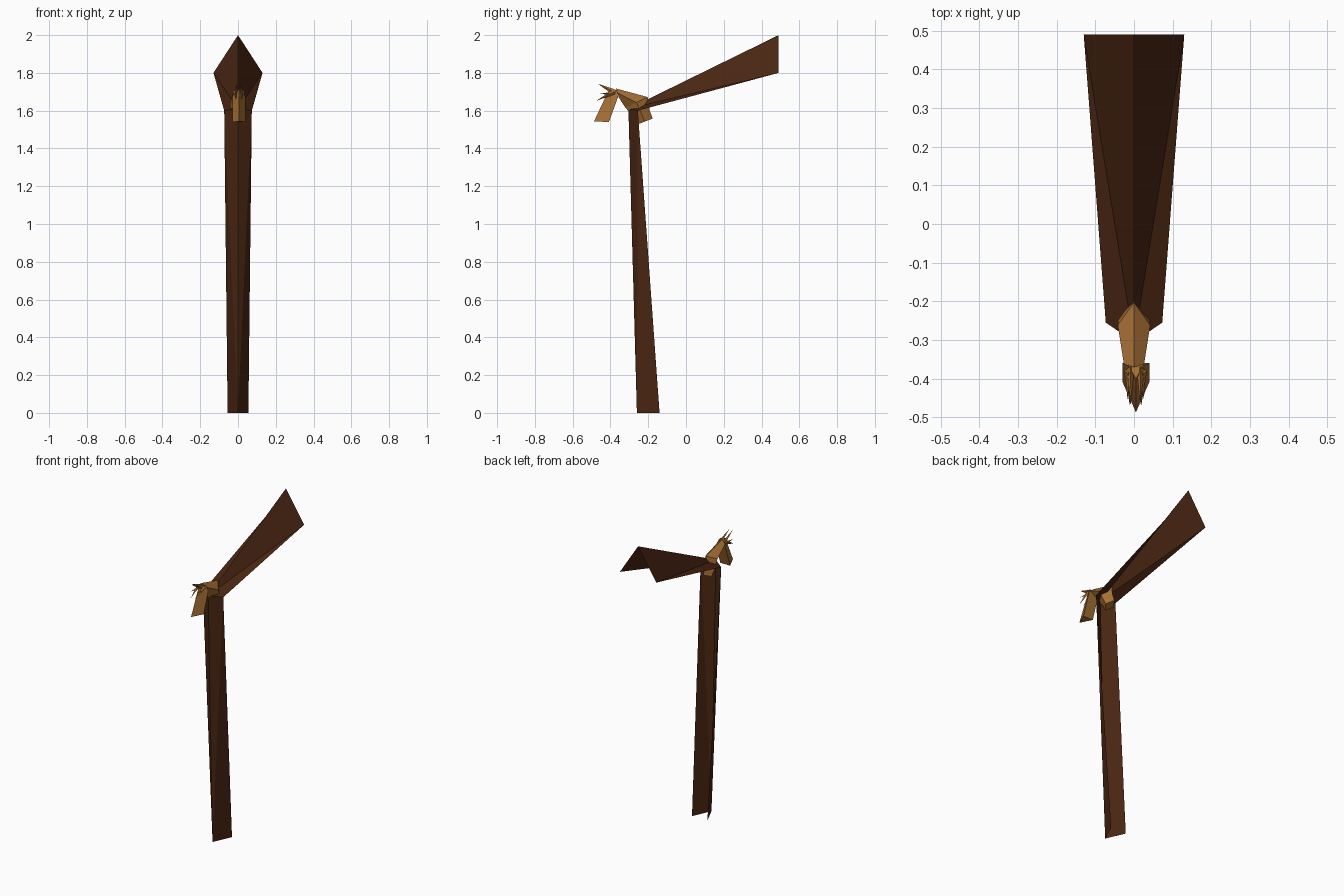
import bpy, bmesh
from mathutils import Vector

if "Cube" in bpy.data.objects:
    bpy.data.objects.remove(bpy.data.objects["Cube"])


def material(name, rgb):
    m = bpy.data.materials.new(name)
    m.diffuse_color = (*rgb, 1)
    m.use_nodes = True
    m.node_tree.nodes["Principled BSDF"].inputs["Base Color"].default_value = m.diffuse_color
    return m


dark = material("dark brown", (0.068, 0.019, 0.006))
tan = material("tan", (0.39, 0.165, 0.036))


def make(name, verts, faces, mat, fix=True):
    me = bpy.data.meshes.new(name)
    me.from_pydata([tuple(v) for v in verts], [], faces)
    if fix:
        bm = bmesh.new()
        bm.from_mesh(me)
        bmesh.ops.recalc_face_normals(bm, faces=bm.faces)
        bm.to_mesh(me)
        bm.free()
    me.materials.append(mat)
    ob = bpy.data.objects.new(name, me)
    bpy.context.collection.objects.link(ob)
    return ob


def loft(name, sections, mat):
    """Skin a list of equal-sized rings and cap both ends."""
    n = len(sections[0])
    verts = [v for s in sections for v in s]
    faces = [tuple(range(n)), tuple(range(len(verts) - n, len(verts)))]
    for k in range(len(sections) - 1):
        for i in range(n):
            j = (i + 1) % n
            faces.append((k * n + i, k * n + j, (k + 1) * n + j, (k + 1) * n + i))
    return make(name, verts, faces, mat)


def spike(name, base, tip, w, h):
    """Thin four-sided pyramid from base to tip."""
    b, t = Vector(base), Vector(tip)
    side = Vector((w, 0, 0))
    up = (t - b).cross(side).normalized() * h
    verts = [b + side, b + up, b - side, b - up, t]
    make(name, verts, [(0, 1, 2, 3)] + [(i, (i + 1) % 4, 4) for i in range(4)], tan)


# Folded sheet: a ridge line with an edge on each side, open behind and below
ridge = [(0, -0.26, 0), (0, -0.305, 1.61), (0, 0.49, 2.0)]
edge = [(0.055, -0.14, 0), (0.073, -0.255, 1.6), (0.13, 0.49, 1.8)]


def folded(name, a, b):
    mirror = lambda p: (-p[0], p[1], p[2])
    verts = [ridge[a], ridge[b], edge[a], edge[b], mirror(edge[a]), mirror(edge[b])]
    make(name, verts, [(0, 2, 3), (0, 3, 1), (0, 5, 4), (0, 1, 5)], dark, False)


folded("folded_post", 0, 1)
folded("folded_upper_arm", 1, 2)


# Neck: diamond sections curving up and forward
def diamond(back, front, hw):
    my, mz = (back[0] + front[0]) / 2, (back[1] + front[1]) / 2
    return [(0, *back), (hw, my, mz), (0, *front), (-hw, my, mz)]


loft("neck", [
    diamond((-0.177, 1.558), (-0.26, 1.526), 0.03),
    diamond((-0.193, 1.605), (-0.285, 1.575), 0.04),
    diamond((-0.203, 1.672), (-0.32, 1.615), 0.042),
    diamond((-0.37, 1.717), (-0.356, 1.67), 0.026),
], tan)

# Head: three-sided wedge hanging down from the neck
loft("head", [
    [(0.005, -0.40, 1.715), (0.025, -0.365, 1.705), (-0.015, -0.365, 1.705)],
    [(0.005, -0.425, 1.675), (0.04, -0.36, 1.672), (-0.03, -0.36, 1.672)],
    [(0.005, -0.487, 1.543), (0.04, -0.408, 1.54), (-0.03, -0.408, 1.54)],
], tan)

# Horns above and cheek spikes below, one pair each
for s, label in ((1, "right"), (-1, "left")):
    cx = 0.004
    spike("horn_" + label, (cx + s * 0.013, -0.375, 1.695),
          (cx + s * 0.012, -0.467, 1.743), 0.01, 0.016)
    spike("cheek_spike_" + label, (cx + s * 0.02, -0.38, 1.70),
          (cx + s * 0.014, -0.473, 1.653), 0.01, 0.014)
    spike("ear_" + label, (cx + s * 0.015, -0.375, 1.69),
          (cx + s * 0.022, -0.455, 1.69), 0.01, 0.012)
